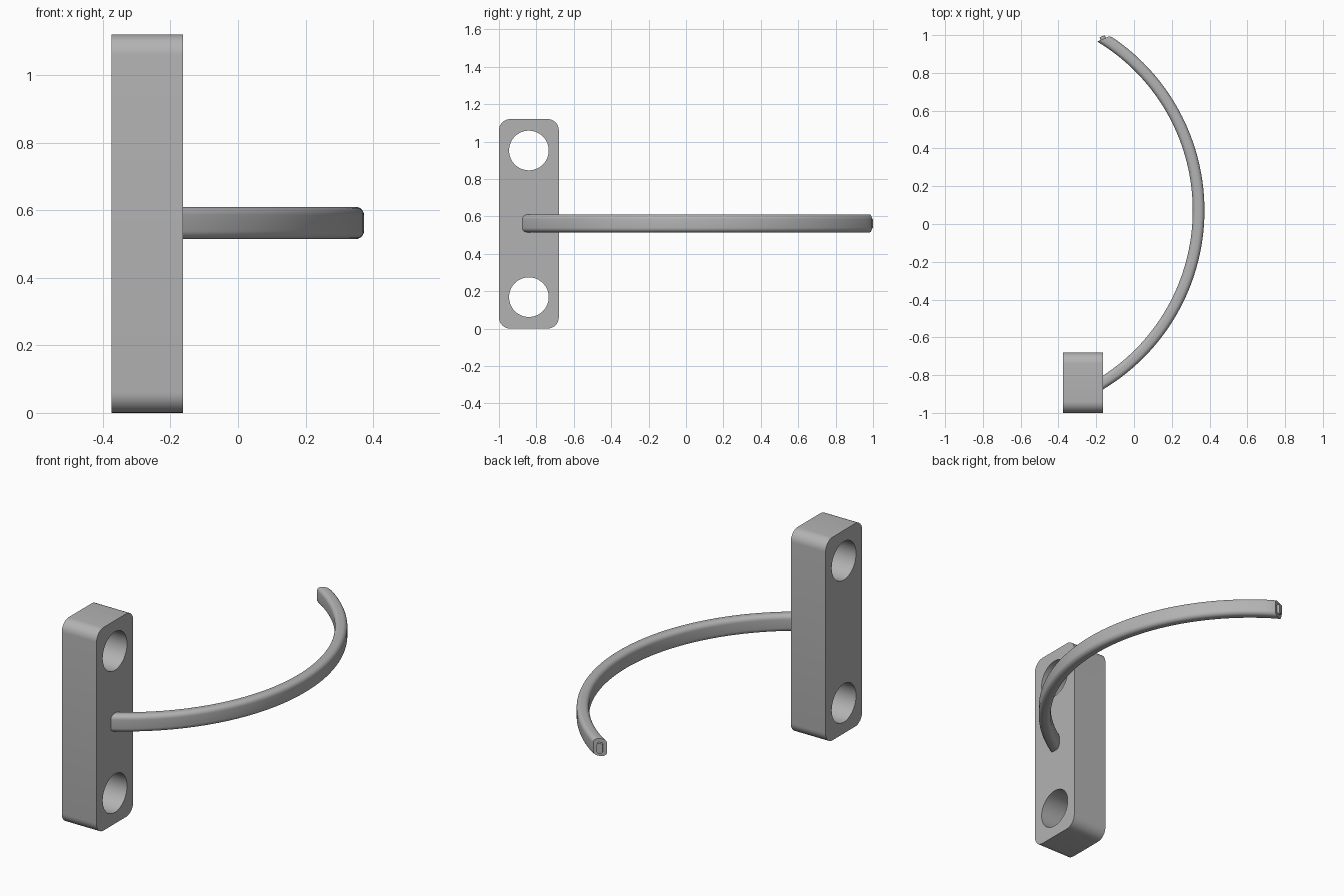
import bpy
import bmesh
from math import sin, cos, pi, atan2
from mathutils import Vector

cube = bpy.data.objects.get("Cube")
if cube:
    bpy.data.objects.remove(cube, do_unlink=True)

grey = bpy.data.materials.new("plain grey")
grey.use_nodes = True
colour = (0.45, 0.45, 0.45, 1)
grey.diffuse_color = colour
grey.node_tree.nodes["Principled BSDF"].inputs["Base Color"].default_value = colour


def make(name, bm):
    bmesh.ops.recalc_face_normals(bm, faces=bm.faces)
    mesh = bpy.data.meshes.new(name)
    bm.to_mesh(mesh)
    bm.free()
    mesh.materials.append(grey)
    obj = bpy.data.objects.new(name, mesh)
    bpy.context.collection.objects.link(obj)
    return obj


def select(obj):
    bpy.ops.object.select_all(action='DESELECT')
    obj.select_set(True)
    bpy.context.view_layer.objects.active = obj


def rounded_rect(w, h, r, steps=6):
    pts = []
    for i, (sx, sy) in enumerate([(1, 1), (-1, 1), (-1, -1), (1, -1)]):
        for k in range(steps + 1):
            a = (i + k / steps) * pi / 2
            pts.append((sx * (w / 2 - r) + r * cos(a), sy * (h / 2 - r) + r * sin(a)))
    return pts


def loft(name, rings):
    """Skin closed rings of points into a capped solid."""
    bm = bmesh.new()
    loops = [[bm.verts.new(p) for p in ring] for ring in rings]
    n = len(loops[0])
    for a, b in zip(loops, loops[1:]):
        for i in range(n):
            j = (i + 1) % n
            bm.faces.new((a[i], a[j], b[j], b[i]))
    bm.faces.new(loops[0])
    bm.faces.new(loops[-1])
    return make(name, bm)


# Mounting block with rounded corners
block_y, block_z = -0.84, 0.56
outline = rounded_rect(0.32, 1.12, 0.06, 8)
block = loft("mounting_block", [[(x, block_y + u, block_z + v) for u, v in outline]
                                for x in (-0.375, -0.163)])

# Two bolt holes through the block
for side in (-1, 1):
    circle = [(0.106 * cos(k * pi / 32), 0.106 * sin(k * pi / 32)) for k in range(64)]
    cutter = loft("hole_cutter", [[(x, block_y + u, block_z + side * 0.392 + v) for u, v in circle]
                                  for x in (-0.5, 0)])
    cutter.hide_render = True
    mod = block.modifiers.new("hole", 'BOOLEAN')
    mod.operation = 'DIFFERENCE'
    mod.solver = 'EXACT'
    mod.object = cutter
    select(block)
    bpy.ops.object.modifier_apply(modifier=mod.name)
    bpy.data.objects.remove(cutter, do_unlink=True)

# Curved arm swept along a circular arc, with a slightly slanted end
centre, radius = Vector((-0.732, 0.072, 0.562)), 1.074
start, end, steps = atan2(-0.922, 0.552), atan2(0.905, 0.57), 64
section = rounded_rect(0.062, 0.095, 0.024)


def ring(origin, across, profile):
    return [origin + across * u + Vector((0, 0, v)) for u, v in profile]


rings = []
for k in range(steps):
    a = start + (end - start) * k / steps
    out = Vector((cos(a), sin(a), 0))
    rings.append(ring(centre + out * radius, out, section))
tip = Vector((-0.163, 0.98, 0.562))
slant = Vector((0.92, 0.4, 0))
rings.append(ring(tip, slant * 1.12, section))
arm = loft("curved_arm", rings)

# Small raised nub on the arm's end
ahead = Vector((-0.4, 0.92, 0))
nub_section = rounded_rect(0.03, 0.055, 0.01)
nub = loft("end_nub", [ring(tip + ahead * d, slant, nub_section) for d in (-0.01, 0.015)])

for obj in (block, arm, nub):
    select(obj)
    bpy.ops.object.shade_smooth_by_angle(angle=pi / 6)
